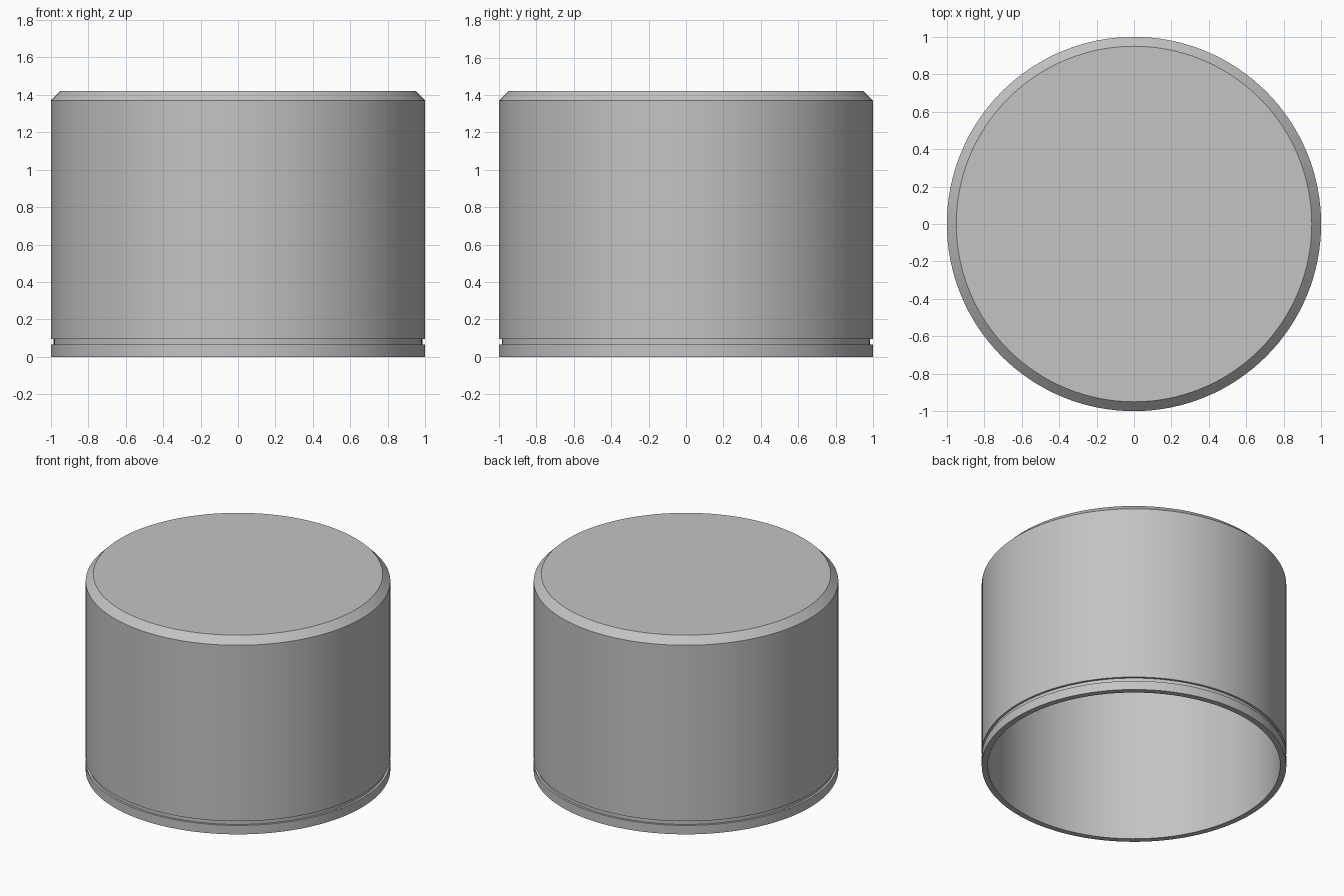
import bpy, bmesh, math

cube = bpy.data.objects.get("Cube")
if cube:
    bpy.data.objects.remove(cube, do_unlink=True)

# Plain grey finish
grey = bpy.data.materials.new("plain_grey")
grey.use_nodes = True
colour = (0.55, 0.55, 0.55, 1)
grey.diffuse_color = colour
grey.node_tree.nodes["Principled BSDF"].inputs["Base Color"].default_value = colour


def lathe(name, profile, segments=128):
    """Turn a (radius, height) profile around z; ends lie on the axis."""
    bm = bmesh.new()
    verts = [bm.verts.new((r, 0, z)) for r, z in profile]
    edges = [bm.edges.new(pair) for pair in zip(verts, verts[1:])]
    bmesh.ops.spin(bm, geom=verts + edges, cent=(0, 0, 0), axis=(0, 0, 1),
                   angle=math.tau, steps=segments, use_duplicate=False)
    bmesh.ops.remove_doubles(bm, verts=bm.verts, dist=0.0005)
    bmesh.ops.recalc_face_normals(bm, faces=bm.faces)
    mesh = bpy.data.meshes.new(name)
    bm.to_mesh(mesh)
    bm.free()
    mesh.materials.append(grey)
    obj = bpy.data.objects.new(name, mesh)
    bpy.context.collection.objects.link(obj)
    bpy.ops.object.select_all(action="DESELECT")
    obj.select_set(True)
    bpy.context.view_layer.objects.active = obj
    bpy.ops.object.shade_smooth_by_angle(angle=math.radians(30))
    return obj


# Hollow cap: chamfered top, shallow groove above the rim, open underside
outer, bore, height, chamfer = 1.0, 0.96, 1.42, 0.05
groove_radius, groove_low, groove_high = 0.985, 0.065, 0.095
ceiling = height - 0.05
lathe("hollow_cap", [
    (0, height), (outer - chamfer, height), (outer, height - chamfer),
    (outer, groove_high), (groove_radius, groove_high),
    (groove_radius, groove_low), (outer, groove_low),
    (outer, 0), (bore, 0), (bore, ceiling), (0, ceiling),
])
